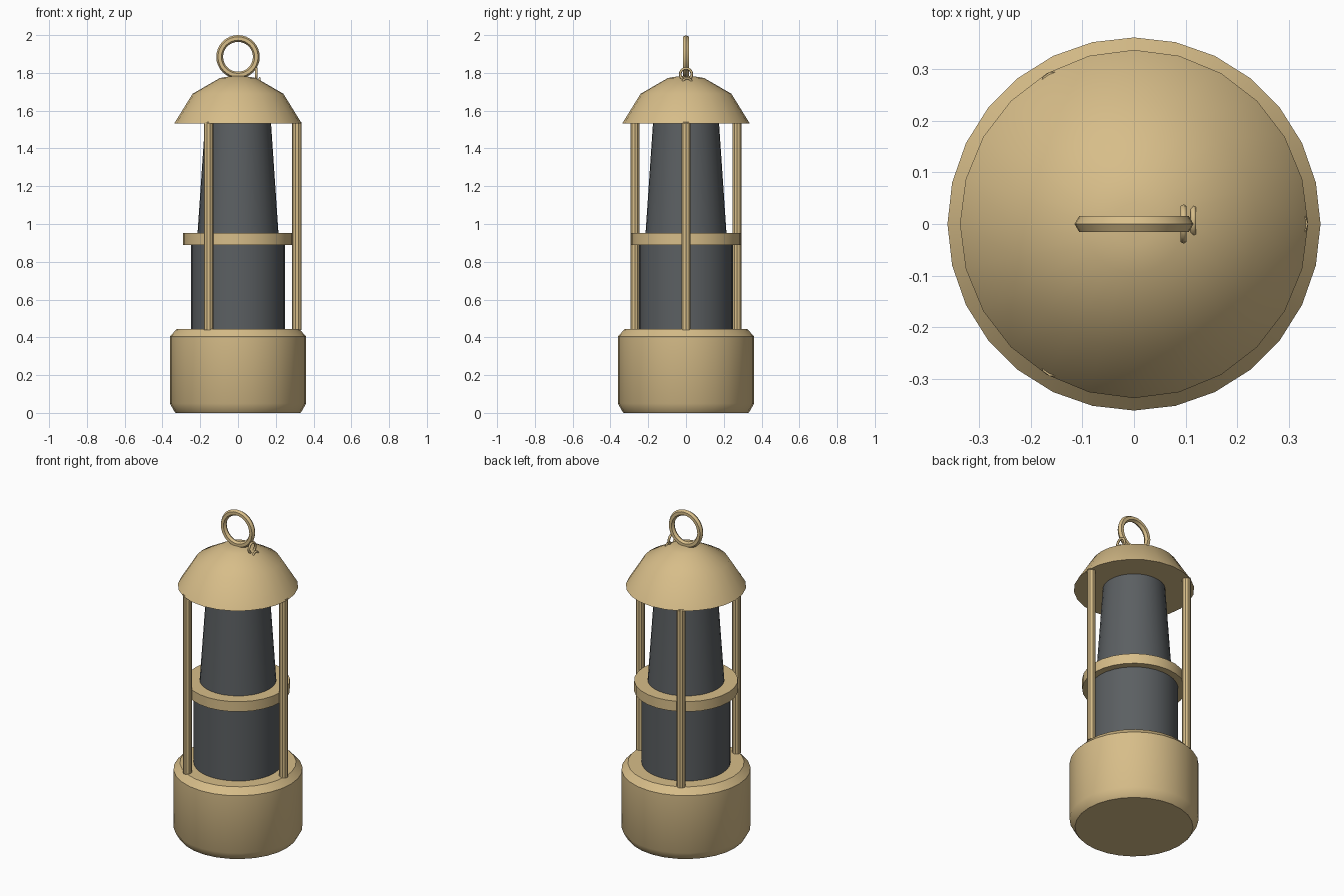
import bpy, bmesh, math
from mathutils import Matrix

if "Cube" in bpy.data.objects:
    bpy.data.objects.remove(bpy.data.objects["Cube"])


def material(name, color):
    m = bpy.data.materials.new(name)
    m.diffuse_color = (*color, 1)
    m.use_nodes = True
    m.node_tree.nodes["Principled BSDF"].inputs["Base Color"].default_value = m.diffuse_color
    return m


BRASS = material("brass", (0.68, 0.51, 0.25))
DARK = material("dark_grey", (0.105, 0.115, 0.122))


def finish(name, bm, mat, angle=32):
    bmesh.ops.recalc_face_normals(bm, faces=bm.faces)
    mesh = bpy.data.meshes.new(name)
    bm.to_mesh(mesh)
    bm.free()
    mesh.materials.append(mat)
    obj = bpy.data.objects.new(name, mesh)
    bpy.context.collection.objects.link(obj)
    bpy.ops.object.select_all(action='DESELECT')
    obj.select_set(True)
    bpy.context.view_layer.objects.active = obj
    bpy.ops.object.shade_smooth_by_angle(angle=math.radians(angle))
    return obj


def lathe(name, profile, sides, mat, center=(0, 0)):
    """Closed solid of revolution from (radius, height) points."""
    bm = bmesh.new()
    rings = []
    for r, z in profile:
        rings.append([bm.verts.new((center[0] + r * math.cos(2 * math.pi * i / sides),
                                    center[1] + r * math.sin(2 * math.pi * i / sides), z))
                      for i in range(sides)])
    for a, b in zip(rings, rings[1:]):
        for i in range(sides):
            j = (i + 1) % sides
            bm.faces.new((a[i], a[j], b[j], b[i]))
    bm.faces.new(rings[0])
    bm.faces.new(rings[-1])
    return finish(name, bm, mat)


def torus(name, major, minor, n_major, n_minor, matrix, angle):
    bm = bmesh.new()
    rings = []
    for i in range(n_major):
        u = 2 * math.pi * i / n_major
        ring = []
        for k in range(n_minor):
            v = 2 * math.pi * k / n_minor
            r = major + minor * math.cos(v)
            ring.append(bm.verts.new((r * math.cos(u), r * math.sin(u), minor * math.sin(v))))
        rings.append(ring)
    for i in range(n_major):
        a, b = rings[i], rings[(i + 1) % n_major]
        for k in range(n_minor):
            m = (k + 1) % n_minor
            bm.faces.new((a[k], b[k], b[m], a[m]))
    bm.transform(matrix)
    return finish(name, bm, BRASS, angle)


# Fuel base with rounded foot and chamfered shoulder
lathe("base", [(0.33, 0), (0.337, 0.008), (0.361, 0.05), (0.361, 0.405), (0.325, 0.443)], 28, BRASS)

# Glass body, middle collar and tapered chimney
lathe("lower_glass", [(0.248, 0.43), (0.248, 0.90)], 32, DARK)
lathe("collar", [(0.29, 0.89), (0.29, 0.952)], 28, BRASS)
lathe("chimney", [(0.215, 0.94), (0.174, 1.545)], 32, DARK)

# Three guard rods
for i in range(3):
    a = i * 2 * math.pi / 3
    lathe(f"guard_rod_{i + 1}", [(0.025, 0.44), (0.025, 1.54)], 10, BRASS,
          (0.312 * math.cos(a), 0.312 * math.sin(a)))

# Domed cap
lathe("cap", [(0.337, 1.533), (0.24, 1.69), (0.095, 1.773), (0.04, 1.782), (0.004, 1.784)], 24, BRASS)

# Carrying ring and small hook links
upright = Matrix.Rotation(math.pi / 2, 4, 'X')
sideways = Matrix.Rotation(math.pi / 2, 4, 'Y')
torus("carrying_ring", 0.097, 0.018, 32, 6, Matrix.Translation((0, 0, 1.885)) @ upright, 32)
torus("hook_link", 0.031, 0.007, 16, 6, Matrix.Translation((0.096, 0, 1.793)) @ sideways, 65)
torus("lower_link", 0.026, 0.006, 16, 6, Matrix.Translation((0.115, 0.006, 1.745)) @ sideways, 65)
